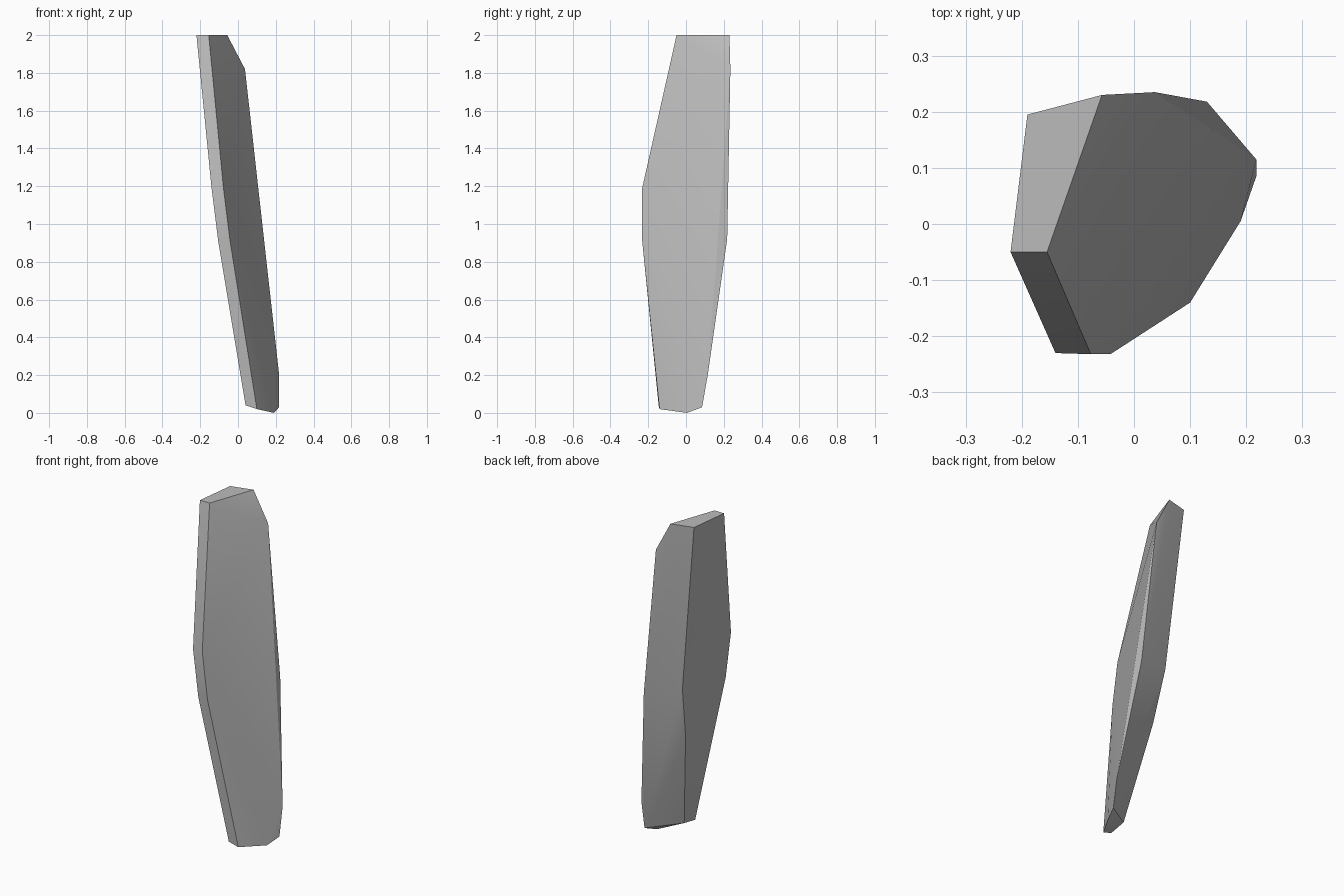
import bpy
import bmesh

cube = bpy.data.objects.get("Cube")
if cube:
    bpy.data.objects.remove(cube, do_unlink=True)

# Stone material
stone = bpy.data.materials.new("stone grey")
stone.use_nodes = True
grey = (0.5, 0.5, 0.5, 1)
stone.diffuse_color = grey
stone.node_tree.nodes["Principled BSDF"].inputs["Base Color"].default_value = grey

# Ridge lines of the leaning slab, each from top to bottom
outer_edge = [(-.22, -.05, 2), (-.14, -.23, 1.19), (-.105, -.23, .91), (.04, -.145, .04)]
front_edge = [(-.155, -.05, 2), (-.077, -.232, 1.19), (-.042, -.232, .91), (.1, -.14, .02)]
back_ridge = [(-.19, .195, 2), (-.13, .155, 1.3), (-.088, .16, .98),
              (-.06, .09, .66), (.04, -.04, .06)]
far_edge = [(-.057, .23, 2), (.037, .235, 1.82), (.13, .218, .92),
            (.218, .115, .2), (.218, .085, .03), (.19, .005, 0)]

# Chiselled slab skinned over the ridges
bm = bmesh.new()
for ridge in (outer_edge, front_edge, back_ridge, far_edge):
    for point in ridge:
        bm.verts.new(point)
bmesh.ops.convex_hull(bm, input=bm.verts[:])
bmesh.ops.recalc_face_normals(bm, faces=bm.faces[:])
mesh = bpy.data.meshes.new("stone_slab")
bm.to_mesh(mesh)
bm.free()
mesh.materials.append(stone)
slab = bpy.data.objects.new("stone_slab", mesh)
bpy.context.collection.objects.link(slab)

# Soft shading across shallow facets
bpy.context.view_layer.objects.active = slab
slab.select_set(True)
bpy.ops.object.shade_smooth_by_angle(angle=0.52)
